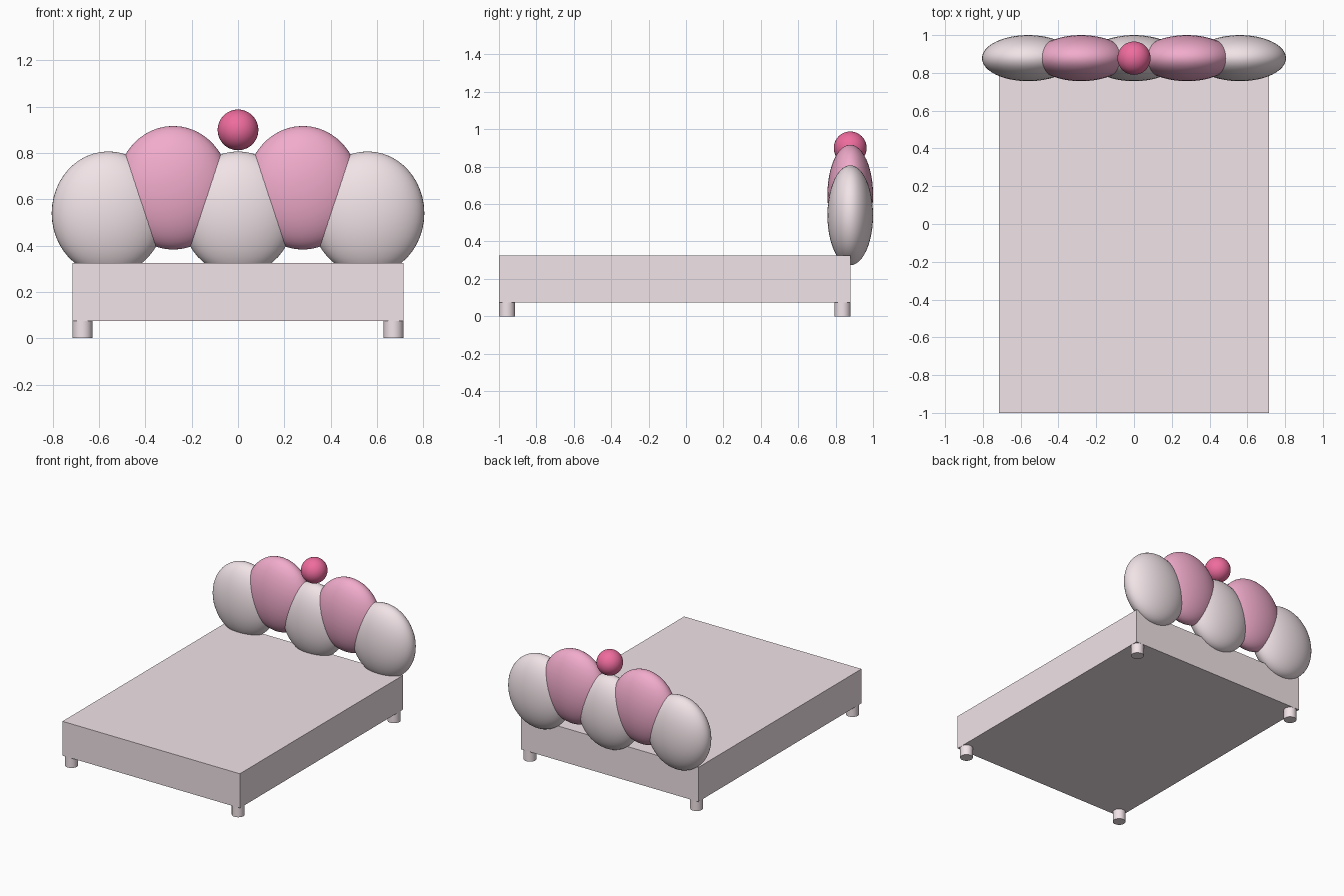
import bpy

if "Cube" in bpy.data.objects:
    bpy.data.objects.remove(bpy.data.objects["Cube"])


def material(name, rgb):
    m = bpy.data.materials.new(name)
    m.diffuse_color = (*rgb, 1)
    m.use_nodes = True
    m.node_tree.nodes["Principled BSDF"].inputs["Base Color"].default_value = m.diffuse_color
    return m


pale = material("pale_pink", (0.88, 0.77, 0.80))
pink = material("pink", (0.88, 0.41, 0.60))
rose = material("rose", (0.86, 0.15, 0.34))


def finish(name, mat, scale=(1, 1, 1)):
    ob = bpy.context.object
    ob.name = name
    ob.scale = scale
    bpy.ops.object.transform_apply(location=False, rotation=False, scale=True)
    ob.data.materials.append(mat)
    bpy.ops.object.shade_smooth_by_angle()
    return ob


def ellipsoid(name, loc, radii, mat):
    bpy.ops.mesh.primitive_uv_sphere_add(segments=48, ring_count=24, radius=1, location=loc)
    return finish(name, mat, radii)


# mattress base
bpy.ops.mesh.primitive_cube_add(size=1, location=(0, -0.06, 0.2))
finish("bed_base", pale, (1.43, 1.88, 0.25))

# four short round legs at the corners
for side, x in (("left", -0.672), ("right", 0.672)):
    for end, y in (("front", -0.957), ("back", 0.837)):
        bpy.ops.mesh.primitive_cylinder_add(vertices=32, radius=0.043, depth=0.08,
                                            location=(x, y, 0.04))
        finish(f"{end}_{side}_leg", pale)

# headboard petals, alternating low pale and raised pink
for i in range(5):
    raised = i % 2
    ellipsoid(f"headboard_petal_{i + 1}",
              ((i - 2) * 0.28, 0.878, 0.65 if raised else 0.54),
              (0.245, 0.122, 0.267), pink if raised else pale)

# ball on the crest of the headboard
ellipsoid("headboard_ball", (0, 0.878, 0.90), (0.088, 0.088, 0.088), rose)
